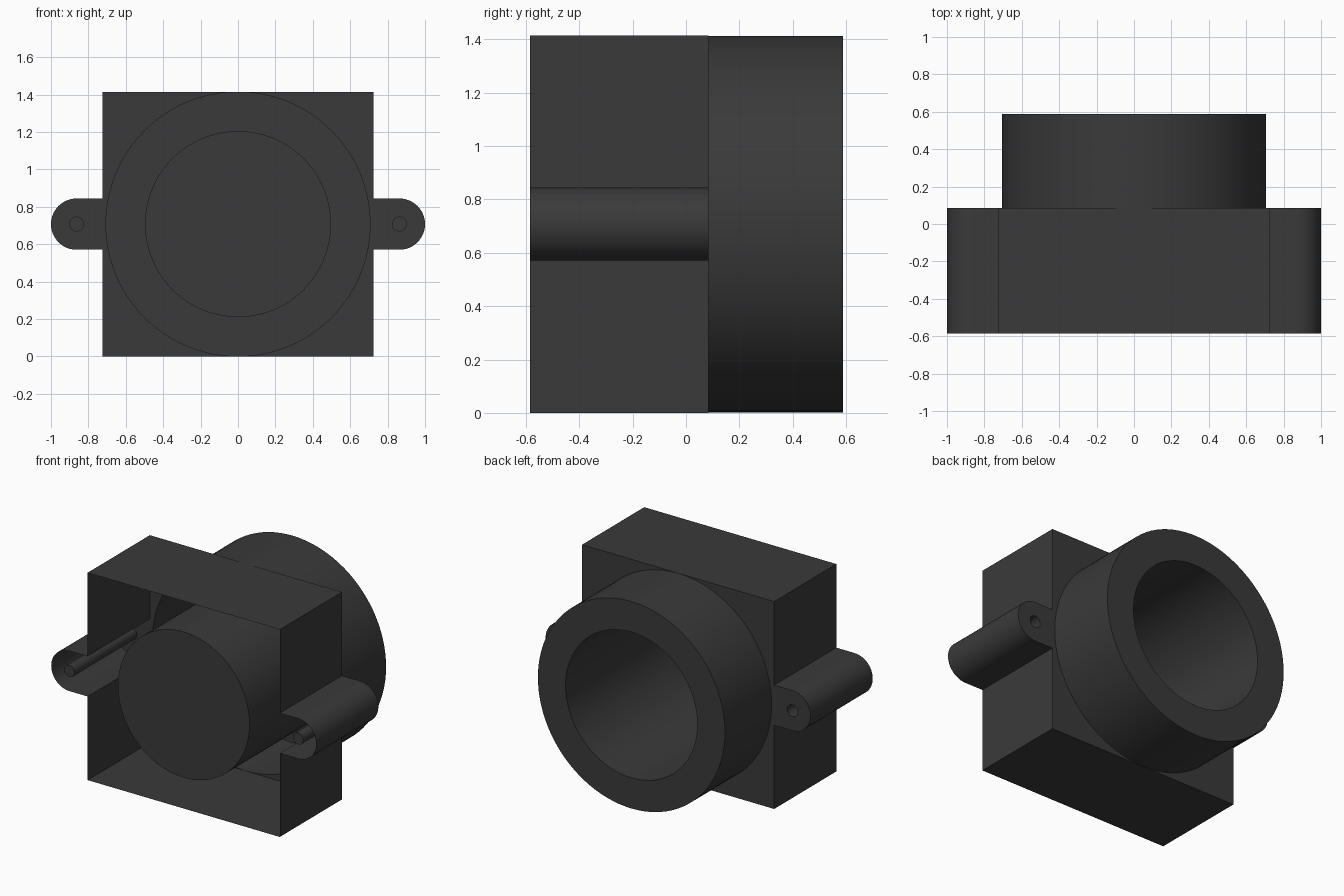
import bpy
import bmesh
import math

cube = bpy.data.objects.get("Cube")
if cube:
    bpy.data.objects.remove(cube, do_unlink=True)

# Main dimensions
FRONT, PLATE, REAR = -0.585, 0.085, 0.588
HALF_W, HALF_H = 0.725, 0.7075
EAR_X, EAR_R = 0.863, 0.137
COLLAR_R, SOCKET_R, POST_R = 0.706, 0.497, 0.04
SEGMENTS, POST_SEGMENTS = 96, 32

mat = bpy.data.materials.new("dark grey plastic")
mat.use_nodes = True
GREY = (0.042, 0.042, 0.042, 1.0)
mat.diffuse_color = GREY
mat.node_tree.nodes["Principled BSDF"].inputs["Base Color"].default_value = GREY


def finish(bm, name):
    mesh = bpy.data.meshes.new(name)
    bm.to_mesh(mesh)
    bm.free()
    mesh.materials.append(mat)
    obj = bpy.data.objects.new(name, mesh)
    obj.location.z = HALF_H
    bpy.context.collection.objects.link(obj)
    bpy.ops.object.select_all(action='DESELECT')
    obj.select_set(True)
    bpy.context.view_layer.objects.active = obj
    bpy.ops.object.shade_smooth_by_angle(angle=math.radians(30))
    return obj


def circle(radius, segments, cx=0.0):
    return [(cx + radius * math.cos(math.tau * i / segments),
             radius * math.sin(math.tau * i / segments)) for i in range(segments)]


def add_loop(bm, points, y):
    return [bm.verts.new((x, y, z)) for x, z in points]


def bridge(bm, a, b):
    for i in range(len(a)):
        j = (i + 1) % len(a)
        bm.faces.new((a[i], b[i], b[j], a[j]))


def lathe(name, profile, segments, cx=0.0, cap=False):
    """Revolve (radius, y) points about a front-to-back axis."""
    bm = bmesh.new()
    rings = [add_loop(bm, circle(r, segments, cx), y) for r, y in profile]
    for a, b in zip(rings, rings[1:]):
        bridge(bm, a, b)
    if cap:
        bm.faces.new(rings[-1][::-1])
    return finish(bm, name)


# Housing outline: a rectangle with a rounded ear on each side
outline = []
for s in (1, -1):
    outline += [(s * HALF_W, -s * HALF_H), (s * HALF_W, -s * EAR_R)]
    for i in range(25):
        t = math.pi * (i / 24 - 0.5)
        outline.append((s * (EAR_X + EAR_R * math.cos(t)), s * EAR_R * math.sin(t)))
    outline += [(s * HALF_W, s * EAR_R), (s * HALF_W, s * HALF_H)]

# Thin side walls, open at the front
bm = bmesh.new()
bridge(bm, add_loop(bm, outline, FRONT), add_loop(bm, outline, PLATE))
finish(bm, "housing_walls")

# Back plate with openings for the collar and the screw posts
bm = bmesh.new()
edges = []
for pts in (outline, circle(COLLAR_R, SEGMENTS),
            circle(POST_R, POST_SEGMENTS, EAR_X), circle(POST_R, POST_SEGMENTS, -EAR_X)):
    vs = add_loop(bm, pts, PLATE)
    edges += [bm.edges.new((vs[i - 1], vs[i])) for i in range(len(vs))]
bmesh.ops.triangle_fill(bm, edges=edges, use_beauty=True, normal=(0, 1, 0))
bm.normal_update()
bmesh.ops.reverse_faces(bm, faces=[f for f in bm.faces if f.normal.y < 0])
finish(bm, "back_plate")

# Round collar with its rear rim
lathe("collar", [(COLLAR_R, PLATE), (COLLAR_R, REAR), (SOCKET_R, REAR)], SEGMENTS)

# Deep socket, open at the rear and closed at the front
lathe("socket", [(SOCKET_R, REAR), (SOCKET_R, FRONT)], SEGMENTS, cap=True)

# Hollow screw posts inside the ears
for side, x in (("left", EAR_X), ("right", -EAR_X)):
    lathe(side + "_screw_post", [(POST_R, PLATE), (POST_R, FRONT)],
          POST_SEGMENTS, cx=x, cap=True)
